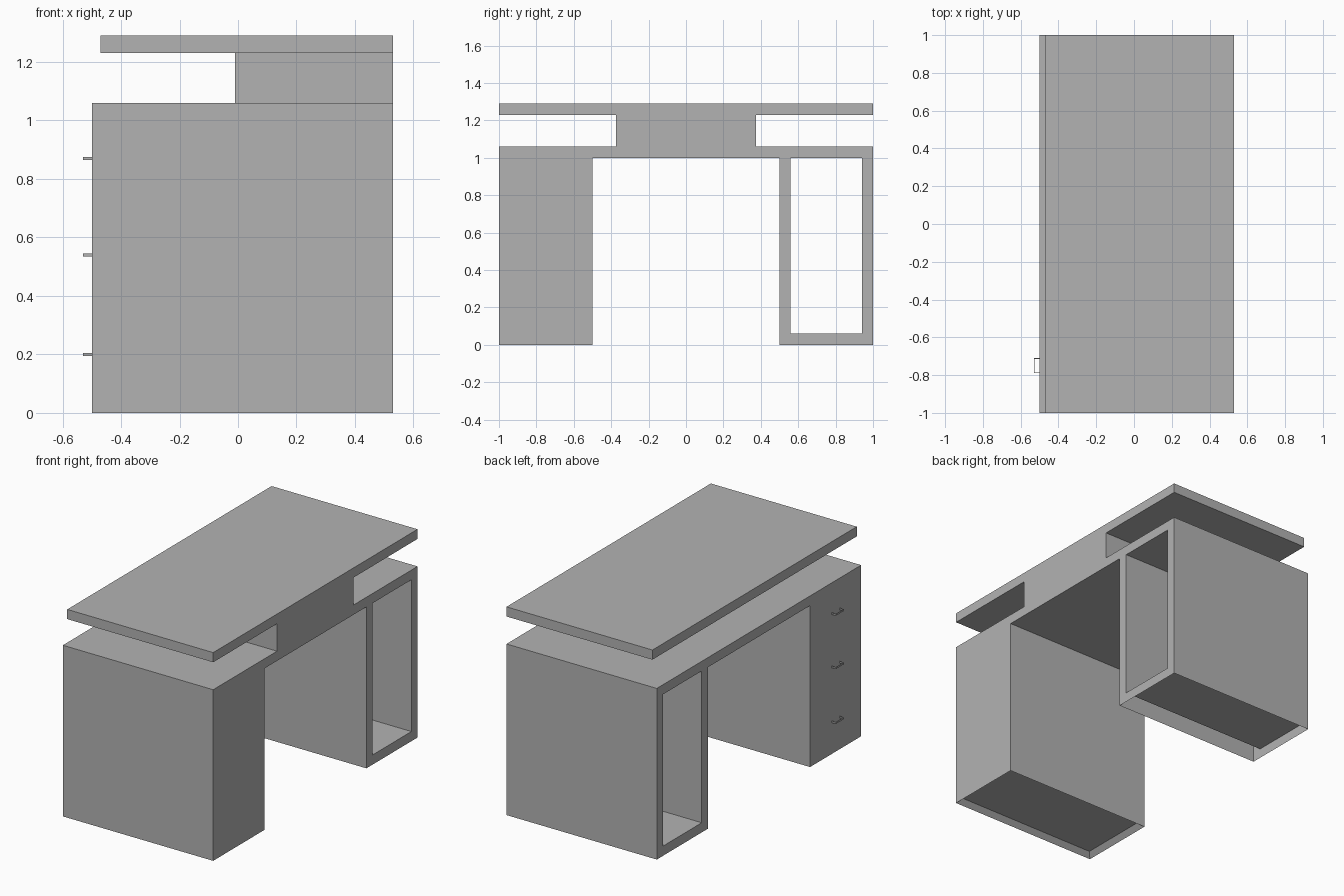
import bpy
import bmesh

if "Cube" in bpy.data.objects:
    bpy.data.objects.remove(bpy.data.objects["Cube"])

grey = bpy.data.materials.new("grey")
grey.diffuse_color = (0.45, 0.45, 0.45, 1)
grey.use_nodes = True
grey.node_tree.nodes["Principled BSDF"].inputs["Base Color"].default_value = grey.diffuse_color


def box(name, lo, hi, skip=(), recess=None):
    """Axis-aligned box; skip lists open sides such as '+z'; recess insets the underside."""
    bm = bmesh.new()
    bmesh.ops.create_cube(bm, size=1)
    for v in bm.verts:
        v.co = [l + (c + 0.5) * (h - l) for c, l, h in zip(v.co, lo, hi)]
    bm.normal_update()

    def side(tag):
        axis, sign = "xyz".index(tag[1]), 1 if tag[0] == "+" else -1
        return [f for f in bm.faces if f.normal[axis] * sign > 0.9]

    if recess:
        width, depth = recess
        bottom = side("-z")
        bmesh.ops.inset_region(bm, faces=bottom, thickness=width)
        bmesh.ops.translate(bm, verts=bottom[0].verts, vec=(0, 0, depth))
    gone = [f for tag in skip for f in side(tag)]
    if gone:
        bmesh.ops.delete(bm, geom=gone, context="FACES")
    mesh = bpy.data.meshes.new(name)
    bm.to_mesh(mesh)
    bm.free()
    mesh.materials.append(grey)
    obj = bpy.data.objects.new(name, mesh)
    bpy.context.collection.objects.link(obj)
    return obj


FRONT, BACK = -0.50, 0.53

# Raised desktop, its support block and the lower worktop
box("desktop", (-0.47, -1, 1.23), (BACK, 1, 1.29))
box("riser", (-0.01, -0.375, 1.06), (BACK, 0.375, 1.23), skip=("+z", "-z"))
box("worktop", (FRONT, -1, 1.0), (BACK, 1, 1.06))

# Drawer pedestal with a shallow recess underneath
box("drawer_pedestal", (FRONT, -1, 0), (BACK, -0.5, 1.0),
    skip=("+z",), recess=(0.04, 0.03))

# Open-ended cabinet: hollow side walls, floor and base rim, open underneath
for name, y in (("cabinet_inner_wall", 0.5), ("cabinet_outer_wall", 0.94)):
    box(name, (FRONT, y, 0.06), (BACK, y + 0.06, 1.0), skip=("+z", "-z"))
box("cabinet_base_rim", (FRONT, 0.5, 0), (BACK, 1, 0.06), skip=("+z", "-z"))
box("cabinet_floor", (FRONT, 0.56, 0), (BACK, 0.94, 0.06),
    skip=("-z", "+x", "-x", "+y", "-y"))

# Thin bracket handles on the drawer fronts
T = 0.004
for i, z in enumerate((0.20, 0.54, 0.87)):
    z0, z1 = z - 0.005, z + 0.005
    box(f"handle_bar_{i}", (-0.53, -0.79, z0), (-0.53 + T, -0.71, z1))
    for side, y in (("a", -0.79), ("b", -0.71 - T)):
        box(f"handle_post_{i}{side}", (-0.53 + T, y, z0), (FRONT, y + T, z1),
            skip=("+x", "-x"))
